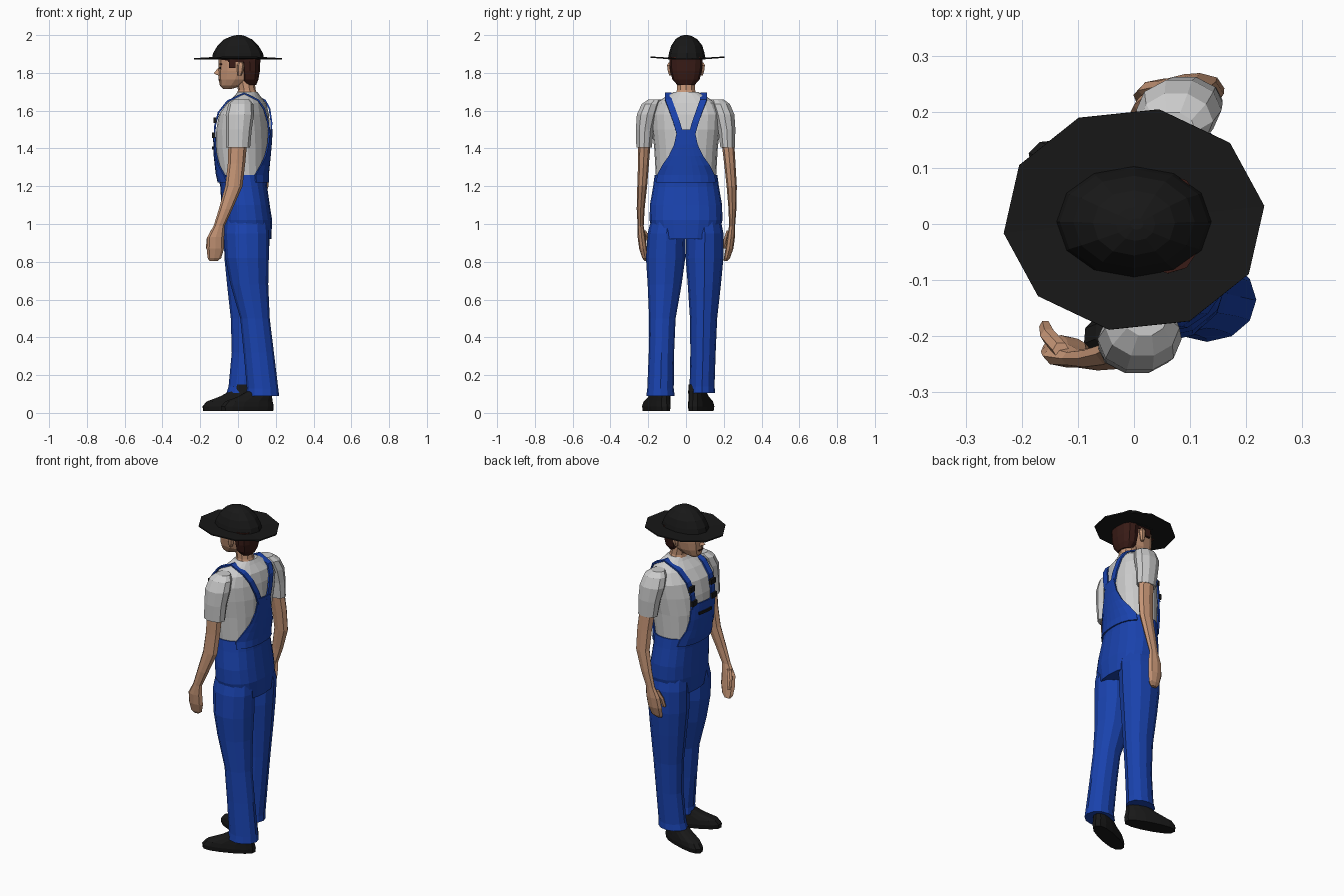
import bpy, math
from mathutils import Matrix, Vector


def material(name, rgb):
    m = bpy.data.materials.new(name)
    m.diffuse_color = (*rgb, 1)
    return m


BLUE = material("denim", (0.01, 0.055, 0.42))
SKIN = material("skin", (0.56, 0.30, 0.18))
HAIR = material("hair", (0.04, 0.011, 0.008))
BLACK = material("black", (0.009, 0.009, 0.009))


def mesh(name, verts, faces, mat=None, thick=0):
    me = bpy.data.meshes.new(name)
    me.from_pydata(verts, [], faces)
    ob = bpy.data.objects.new(name, me)
    bpy.context.collection.objects.link(ob)
    if mat:
        me.materials.append(mat)
    if thick:
        mod = ob.modifiers.new("thickness", 'SOLIDIFY')
        mod.thickness, mod.offset = thick, 0
    return ob


def loft(name, rings, mat=None, n=12, power=2.0, shear=lambda z: 0):
    """Stack of horizontal superellipse rings (cx, cy, z, rx, ry), capped."""
    verts, faces = [], []
    for cx, cy, z, rx, ry in rings:
        for i in range(n):
            c, s = math.cos(math.tau * i / n), math.sin(math.tau * i / n)
            x = math.copysign(abs(c) ** (2 / power), c) * rx
            y = math.copysign(abs(s) ** (2 / power), s) * ry
            verts.append((cx + x + shear(z) * (cy + y), cy + y, z))
    for r in range(len(rings) - 1):
        for i in range(n):
            j = (i + 1) % n
            faces.append((r * n + i, r * n + j, r * n + n + j, r * n + n + i))
    faces.append(tuple(reversed(range(n))))
    faces.append(tuple(range((len(rings) - 1) * n, len(rings) * n)))
    if rings[0][2] > rings[-1][2]:
        faces = [tuple(reversed(f)) for f in faces]
    return mesh(name, verts, faces, mat)


def box(name, loc, size, mat):
    v = [(loc[0] + a * size[0] / 2, loc[1] + b * size[1] / 2, loc[2] + c * size[2] / 2)
         for a in (-1, 1) for b in (-1, 1) for c in (-1, 1)]
    return mesh(name, v, [(0, 1, 3, 2), (4, 6, 7, 5), (0, 4, 5, 1),
                          (2, 3, 7, 6), (0, 2, 6, 4), (1, 5, 7, 3)], mat)


# Body profile: z, centre x, half depth, half width (upper body twists slightly)
BODY = [(.92, .05, .12, .16), (1.02, .047, .128, .187), (1.1, .04, .122, .185),
        (1.2, .03, .118, .168), (1.26, .023, .125, .16), (1.4, .022, .138, .168),
        (1.5, .027, .137, .18), (1.58, .032, .125, .185), (1.64, .045, .097, .16),
        (1.68, .05, .062, .1), (1.70, .05, .05, .06)]
POW = 2.3


def twist(z):
    return .19 * max(0, min(1, (z - 1.15) / .4))


def surface_x(side, y, z, off=.01):
    """x of the body surface; side -1 is the chest, +1 the back."""
    for a, b in zip(BODY, BODY[1:]):
        if a[0] <= z <= b[0]:
            t = (z - a[0]) / (b[0] - a[0])
            cx, rx, ry = (a[k] + t * (b[k] - a[k]) for k in (1, 2, 3))
            u = min(1, abs(y) / (ry + off))
            return cx + twist(z) * y + side * (rx + off) * (1 - u ** POW) ** (1 / POW)


def body_rings(lo, hi, off=0):
    return [(cx, 0, z, rx + off, ry + off) for z, cx, rx, ry in BODY if lo <= z <= hi]


loft("shirt", body_rings(1.15, 1.71), None, 20, POW, twist)
loft("overall_waist", body_rings(.9, 1.27, .006), BLUE, 20, POW, twist)


# Bib panels hugging the chest and back
def panel(name, side, rows, mat, cols=8, off=.011):
    verts, faces = [], []
    for z, w in rows:
        for i in range(cols + 1):
            y = w * (2 * i / cols - 1)
            verts.append((surface_x(side, y, z, off), y, z))
    for r in range(len(rows) - 1):
        for i in range(cols):
            a = r * (cols + 1) + i
            faces.append((a, a + 1, a + cols + 2, a + cols + 1))
    return mesh(name, verts, faces, mat, .008)


panel("back_bib", 1, [(1.22, .155), (1.26, .15), (1.31, .125), (1.36, .09),
                      (1.42, .062), (1.5, .045)], BLUE)
panel("front_bib", -1, [(1.22, .15), (1.26, .14), (1.31, .115), (1.37, .1),
                        (1.46, .09)], BLUE)
panel("bib_pocket_slit", -1, [(1.395, .05), (1.41, .05)], BLACK, 4, .016)

# Shoulder straps with buckles
for s, label in ((-1, "left"), (1, "right")):
    path = [(surface_x(d, s * y, z), s * y, z) for d, y, z in
            ((1, .03, 1.47), (1, .05, 1.54), (1, .075, 1.61), (1, .092, 1.655))]
    path.append((.05 + s * .018, s * .094, 1.692))
    path += [(surface_x(-1, s * y, z), s * y, z) for y, z in
             ((.09, 1.65), (.082, 1.59), (.076, 1.52), (.074, 1.44))]
    verts = [(x, y + e, z) for x, y, z in path for e in (-.018, .018)]
    mesh(label + "_strap", verts,
         [(2 * i, 2 * i + 1, 2 * i + 3, 2 * i + 2) for i in range(len(path) - 1)], BLUE, .009)
    for k, z in enumerate((1.47, 1.55)):
        y = s * .077
        box(f"{label}_buckle_{k}", (surface_x(-1, y, z) - .005, y, z), (.016, .042, .03), BLACK)

# Trouser legs: left leg trails, right leg leads
loft("left_trouser_leg", [(.13, -.135, .09, .088, .075), (.13, -.135, .13, .083, .07),
                          (.11, -.13, .32, .08, .067), (.09, -.125, .5, .078, .07),
                          (.06, -.113, .68, .1, .09), (.048, -.108, .82, .115, .104),
                          (.045, -.103, .95, .12, .1), (.045, -.09, 1.04, .11, .09)], BLUE)
loft("right_trouser_leg", [(.025, .085, .105, .086, .07), (.03, .085, .14, .08, .066),
                           (.045, .09, .32, .078, .067), (.05, .093, .5, .088, .072),
                           (.047, .097, .68, .105, .088), (.045, .098, .82, .117, .1),
                           (.047, .1, .95, .122, .098), (.045, .09, 1.04, .11, .09)], BLUE)

# Shoes
for label, loc, ang in (("left", (.05, -.157), 22), ("right", (-.045, .08), -18)):
    shoe = loft(label + "_shoe",
                [(0, 0, .01, .147, .046), (0, 0, .035, .15, .05), (.008, 0, .06, .136, .048),
                 (.045, 0, .088, .095, .044), (.07, 0, .115, .068, .042),
                 (.075, 0, .15, .055, .04)], BLACK, 14, 2.4)
    shoe.data.transform(Matrix.Translation((*loc, 0)) @ Matrix.Rotation(math.radians(ang), 4, 'Z'))

# Sleeves and arms
loft("left_sleeve", [(0, -.222, 1.405, .064, .043), (.005, -.218, 1.5, .068, .05),
                     (.01, -.205, 1.58, .075, .058), (.015, -.185, 1.635, .066, .052),
                     (.02, -.165, 1.66, .04, .035)], None, 10)
loft("right_sleeve", [(.098, .22, 1.405, .06, .04), (.09, .216, 1.5, .068, .048),
                      (.08, .203, 1.58, .076, .056), (.075, .183, 1.635, .066, .052),
                      (.07, .165, 1.66, .04, .035)], None, 10)
loft("left_arm", [(0, -.22, 1.45, .05, .034), (-.008, -.225, 1.32, .046, .029),
                  (-.022, -.232, 1.2, .046, .026), (-.065, -.24, 1.08, .036, .021),
                  (-.1, -.24, .99, .029, .016), (-.118, -.235, .93, .045, .021),
                  (-.12, -.227, .87, .046, .021), (-.125, -.216, .82, .036, .016),
                  (-.13, -.208, .803, .02, .01)], SKIN, 8)
loft("right_arm", [(.098, .22, 1.45, .05, .034), (.112, .232, 1.32, .048, .03),
                   (.117, .242, 1.2, .044, .027), (.09, .246, 1.08, .036, .021),
                   (.065, .244, .99, .029, .016), (.052, .238, .93, .045, .021),
                   (.045, .23, .87, .046, .021), (.04, .217, .82, .036, .016),
                   (.035, .208, .803, .02, .01)], SKIN, 8)
loft("left_thumb", [(-.13, -.225, .965, .015, .015), (-.152, -.2, .92, .015, .014),
                    (-.158, -.183, .87, .011, .012)], SKIN, 6)
loft("right_thumb", [(.035, .228, .965, .015, .015), (.015, .212, .92, .015, .014),
                     (.005, .2, .87, .011, .012)], SKIN, 6)

# Neck, head and face
loft("neck", [(.05, 0, 1.67, .058, .065), (.047, 0, 1.71, .047, .05),
              (.03, 0, 1.8, .05, .048)], SKIN, 10)
loft("head", [(-.056, 0, 1.715, .022, .022), (-.038, 0, 1.732, .058, .043),
              (-.015, 0, 1.765, .087, .062), (-.002, 0, 1.81, .102, .073),
              (0, 0, 1.85, .103, .077), (0, 0, 1.9, .105, .077)], SKIN, 12, 2.2)
mesh("nose", [(-.098, 0, 1.835), (-.129, 0, 1.797), (-.095, -.017, 1.786),
              (-.095, .017, 1.786), (-.09, 0, 1.78)],
     [(0, 2, 1), (0, 1, 3), (1, 2, 4), (1, 4, 3)], SKIN)
box("mouth", (-.097, 0, 1.762), (.012, .04, .007), HAIR)
for s, label in ((-1, "left"), (1, "right")):
    box(label + "_eyebrow", (-.092, s * .035, 1.845), (.014, .034, .008), HAIR)
    box(label + "_eye", (-.094, s * .033, 1.826), (.01, .02, .009), BLACK)
    loft(label + "_ear", [(.008, s * .08, 1.785, .009, .01), (.012, s * .085, 1.81, .017, .013),
                          (.014, s * .088, 1.84, .02, .014), (.014, s * .084, 1.856, .01, .01)],
         SKIN, 6)
    box(label + "_sideburn", (-.03, s * .076, 1.85), (.035, .014, .05), HAIR)

# Hair at the back and under the hat
loft("hair_back", [(.066, 0, 1.735, .03, .045), (.063, 0, 1.765, .045, .072),
                   (.064, 0, 1.81, .052, .084), (.062, 0, 1.86, .056, .088),
                   (.06, 0, 1.885, .06, .088)], HAIR, 12, 2.4)
loft("hair_top", [(.005, 0, 1.858, .105, .083), (.005, 0, 1.89, .115, .088)], HAIR, 12)

# Hat: ten-sided brim with slightly raised sides, domed crown
N = 10
verts = []
for rx, ry in ((.1, .08), (.234, .2)):
    for i in range(N):
        a = math.radians(7 + 36 * i)
        y = ry * math.sin(a)
        verts.append((rx * math.cos(a), y + .008, 1.874 + .25 * y * y))
brim = [(i, i + N, (i + 1) % N + N, (i + 1) % N) for i in range(N)]
mesh("hat_brim", verts, brim + [tuple(range(N))], BLACK, .007)
loft("hat_crown", [(0, .004, 1.872, .139, .1), (0, .004, 1.905, .132, .094),
                   (0, .004, 1.945, .108, .082), (0, .002, 1.978, .073, .058),
                   (.003, 0, 1.995, .035, .03), (.005, 0, 2.0, .012, .01)], BLACK, 12, 2.1)
